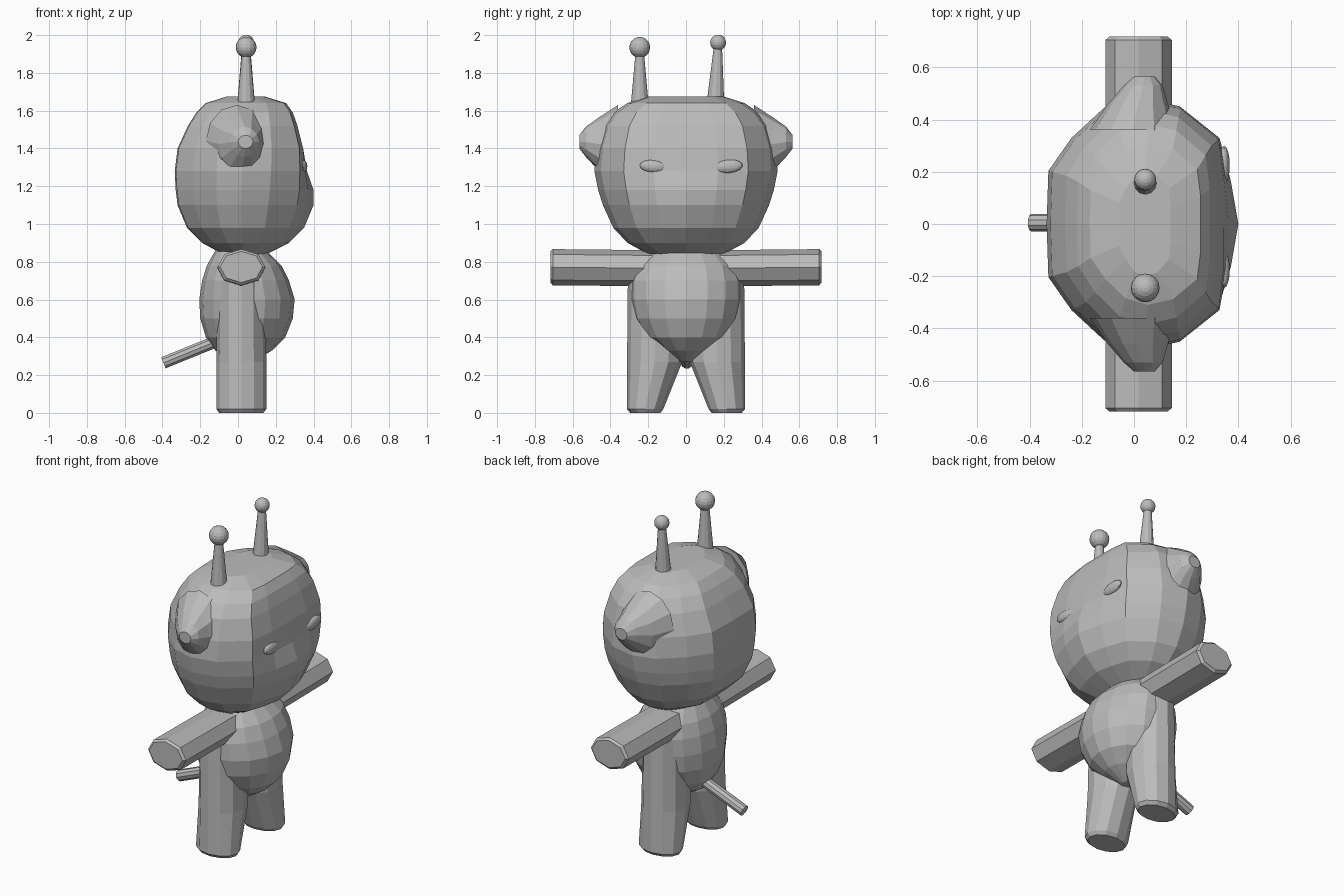
import bpy, bmesh
from math import sin, cos, pi, radians
from mathutils import Vector

cube = bpy.data.objects.get("Cube")
if cube:
    bpy.data.objects.remove(cube, do_unlink=True)

grey = bpy.data.materials.new("plain grey")
grey.use_nodes = True
color = (0.5, 0.5, 0.5, 1)
grey.diffuse_color = color
grey.node_tree.nodes["Principled BSDF"].inputs["Base Color"].default_value = color
parts = []


def finish(name, bm, mirror=False):
    """Turn a bmesh into a named part, optionally mirrored across y."""
    bmesh.ops.recalc_face_normals(bm, faces=bm.faces)
    mesh = bpy.data.meshes.new(name)
    bm.to_mesh(mesh)
    bm.free()
    mesh.materials.append(grey)
    obj = bpy.data.objects.new(name, mesh)
    bpy.context.collection.objects.link(obj)
    if mirror:
        mod = obj.modifiers.new("Mirror", 'MIRROR')
        mod.use_axis = (False, True, False)
        mod.use_mirror_merge = False
    parts.append(obj)
    return obj


def loft(name, rings, mirror=False):
    """Skin a list of equal-length point rings and cap both ends."""
    bm = bmesh.new()
    rows = [[bm.verts.new(p) for p in ring] for ring in rings]
    n = len(rows[0])
    for a, b in zip(rows, rows[1:]):
        for i in range(n):
            j = (i + 1) % n
            bm.faces.new((a[i], a[j], b[j], b[i]))
    bm.faces.new(rows[0])
    bm.faces.new(rows[-1])
    return finish(name, bm, mirror)


def oval(u0, u1, v0, v1, n):
    """2D ring filling the box u0..u1, v0..v1."""
    return [((u0 + u1) / 2 + (u1 - u0) / 2 * cos(2 * pi * i / n),
             (v0 + v1) / 2 + (v1 - v0) / 2 * sin(2 * pi * i / n)) for i in range(n)]


def flat(z, x0, x1, y0, y1, n):
    return [(x, y, z) for x, y in oval(x0, x1, y0, y1, n)]


def upright(y, x0, x1, z0, z1, n):
    return [(x, y, z) for x, z in oval(x0, x1, z0, z1, n)]


def rod(name, start, end, r0, r1, n):
    start, end = Vector(start), Vector(end)
    turn = (end - start).to_track_quat('Z', 'Y')
    loft(name, [[c + turn @ Vector((r * cos(2 * pi * i / n), r * sin(2 * pi * i / n), 0))
                 for i in range(n)] for c, r in ((start, r0), (end, r1))])


def ball(name, centre, size, tilt=0):
    bm = bmesh.new()
    bmesh.ops.create_uvsphere(bm, u_segments=16, v_segments=10, radius=1)
    obj = finish(name, bm)
    obj.location, obj.scale, obj.rotation_euler.x = centre, size, tilt


# Head: broad face toward +x, narrower back, with a muzzle bulge
half = [(1, 0), (1, .35), (.94, .68), (.5, .93), (.05, 1),
        (-.35, .92), (-.72, .68), (-.98, .42), (-1, 0)]
plan = half + [(x, -y) for x, y in half[-2:0:-1]]
# height, back, front, half width, muzzle
levels = [(.84, -.08, .13, .20, .02), (.90, -.19, .22, .31, .05),
          (.98, -.27, .28, .385, .07), (1.10, -.32, .32, .44, .08),
          (1.18, -.33, .335, .465, .065), (1.28, -.335, .345, .485, .02),
          (1.40, -.32, .345, .475, 0), (1.52, -.265, .315, .44, 0),
          (1.59, -.22, .29, .385, 0), (1.64, -.17, .255, .31, 0),
          (1.675, -.06, .14, .20, 0)]
head = []
for z, back, front, wide, muzzle in levels:
    mid, reach = (front + back) / 2, (front - back) / 2
    head.append([(mid + reach * x + (max(0, 1 - abs(y) / .8) * muzzle if x > .9 else 0),
                  wide * y, z) for x, y in plan])
loft("head", head)

# Ears
loft("ears", [upright(.36, -.17, .16, 1.25, 1.63, 12),
              upright(.46, -.10, .13, 1.28, 1.565, 12),
              upright(.53, -.04, .11, 1.355, 1.515, 12),
              upright(.565, .0, .08, 1.40, 1.47, 12)], True)

# Eyes
ball("front_eye", (.345, -.175, 1.305), (.022, .07, .033), radians(-5))
ball("back_eye", (.345, .225, 1.305), (.022, .075, .035), radians(5))

# Antennae with ball tips
for side, y, tip, z, r in (("front", -.245, -.245, 1.935, .055),
                           ("back", .155, .17, 1.96, .042)):
    rod(side + "_antenna", (.043, y, 1.62), (.043, tip, z), .048, .02, 12)
    ball(side + "_antenna_tip", (.043, tip, z), (r, r, r))

# Torso with a round belly
torso = [(.27, -.02, .08, .04), (.33, -.12, .18, .13), (.40, -.17, .25, .22),
         (.50, -.20, .29, .275), (.60, -.205, .30, .295), (.70, -.19, .27, .295),
         (.78, -.165, .23, .27), (.86, -.12, .15, .19)]
loft("torso", [flat(z, b, f, -w, w, 16) for z, b, f, w in torso])

# Legs run up the flanks to the shoulders
loft("legs", [flat(.0, -.10, .135, .135, .295, 12),
              flat(.02, -.115, .15, .12, .312, 12),
              flat(.27, -.115, .15, .02, .312, 12),
              flat(.70, -.11, .145, .0, .308, 12)], True)

# Arms stretched sideways
loft("arms", [upright(.05, -.11, .145, .67, .86, 8),
              upright(.705, -.11, .145, .675, .867, 8),
              upright(.718, -.095, .13, .69, .855, 8)], True)

# Tail
rod("tail", (-.10, .005, .385), (-.395, .005, .265), .033, .033, 10)

# Smooth shading with sharp edges kept
for obj in bpy.context.view_layer.objects:
    obj.select_set(obj in parts)
bpy.context.view_layer.objects.active = parts[0]
bpy.ops.object.shade_smooth_by_angle(angle=radians(40))
